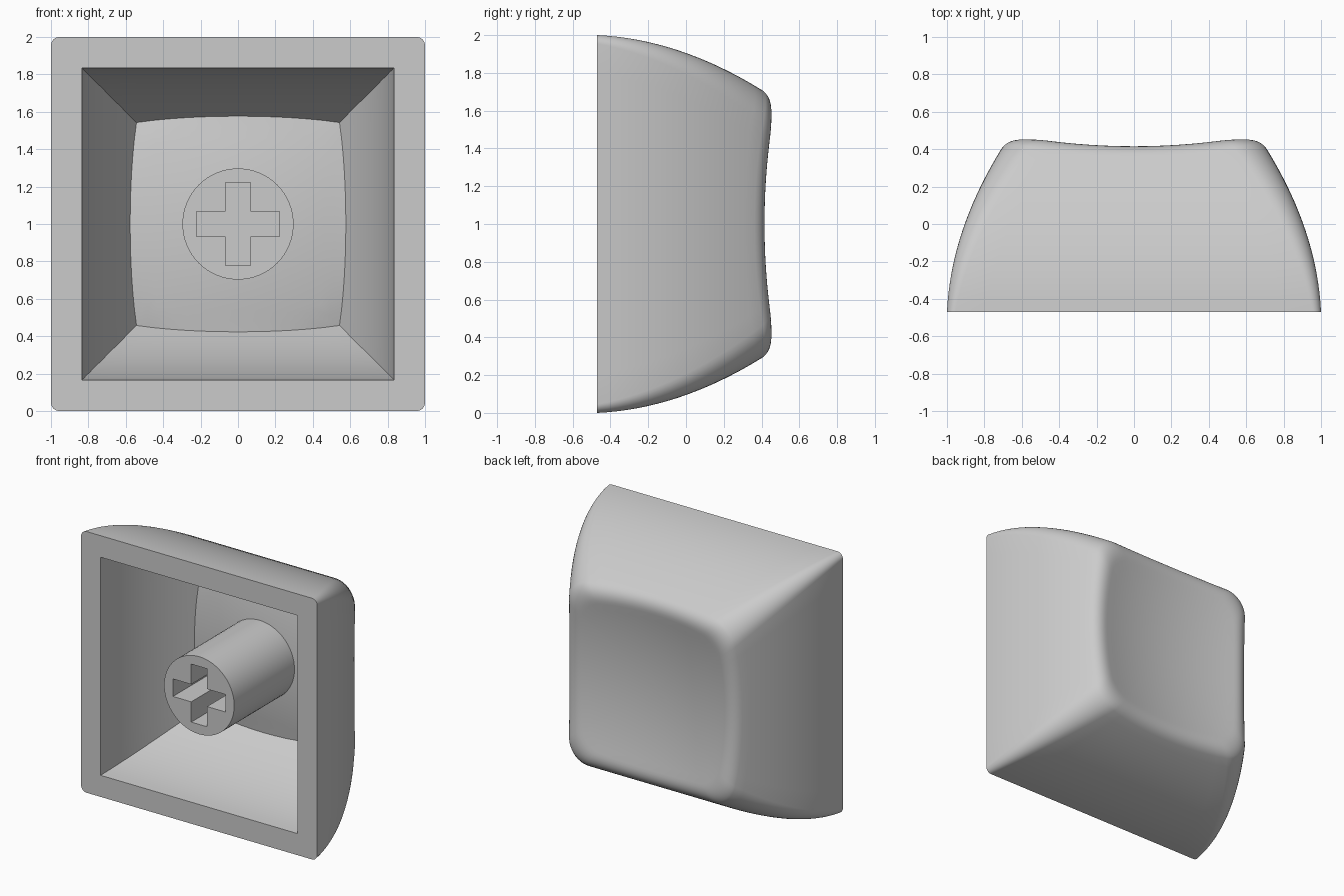
import bpy, bmesh, math

cube = bpy.data.objects.get("Cube")
if cube:
    bpy.data.objects.remove(cube, do_unlink=True)

FRONT = -0.47          # plane of the open side
BOWL = 0.165           # curvature of the dished face

grey = bpy.data.materials.new("light_grey_plastic")
grey.use_nodes = True
colour = (0.6, 0.6, 0.6, 1)
grey.diffuse_color = colour
grey.node_tree.nodes["Principled BSDF"].inputs["Base Color"].default_value = colour


def finish(bm, name):
    bmesh.ops.remove_doubles(bm, verts=bm.verts, dist=1e-5)
    bmesh.ops.recalc_face_normals(bm, faces=bm.faces)
    mesh = bpy.data.meshes.new(name)
    bm.to_mesh(mesh)
    bm.free()
    mesh.materials.append(grey)
    obj = bpy.data.objects.new(name, mesh)
    bpy.context.collection.objects.link(obj)
    bpy.ops.object.select_all(action="DESELECT")
    obj.select_set(True)
    bpy.context.view_layer.objects.active = obj
    bpy.ops.object.shade_smooth_by_angle(angle=math.radians(35))
    return obj


# Rounded square templates: each point is a side position and a corner offset
ARC, SIDE = 8, 12
template = []
for quarter in range(4):
    for i in range(ARC + SIDE):
        a = math.pi / 2 * min(i / ARC, 1)
        f = max(i - ARC, 0) / SIDE
        template.append((quarter, a, f))


def rounded_point(item, w, r):
    quarter, a, f = item
    x, z = w - r + r * math.cos(a), w - r + r * math.sin(a)
    x += -2 * (w - r) * f
    for _ in range(quarter):
        x, z = -z, x
    return x, z


def bowl(x, z, base):
    return base + BOWL * (x * x + z * z)


def outer_width(y):
    t = y - FRONT
    return 1.0 - 0.048 * t - 0.328 * t * t


def inner_width(y):
    t = y - FRONT
    return 0.835 - 0.048 * t - 0.376 * t * t


def column(item):
    """One strip from the ceiling centre, over the rim, to the dish centre."""
    path = []
    # Inner wall, ceiling to opening
    end = bowl(*rounded_point(item, 0.565, 0), 0.245)
    x, z = rounded_point(item, inner_width(end), 0)
    for k in range(1, 10):
        s = k / 10
        path.append((x * s, bowl(x * s, z * s, 0.245), z * s))
    for k in range(12, -1, -1):
        y = FRONT + (end - FRONT) * k / 12
        x, z = rounded_point(item, inner_width(y), 0)
        path.append((x, y, z))
    # Curved outer wall with widening corner radius
    end = bowl(*rounded_point(item, 0.70, 0.17), 0.352) - 0.07
    for k in range(17):
        s = k / 16
        y = FRONT + (end - FRONT) * s
        x, z = rounded_point(item, outer_width(y), 0.045 + 0.125 * s)
        path.append((x, y, z))
    # Soft rim
    p0 = path[-1]
    x, z = rounded_point(item, outer_width(end + 0.07), 0.17)
    p1 = (x, bowl(x, z, 0.352), z)
    x, z = x * 0.87, z * 0.87
    p2 = (x, bowl(x, z, 0.352), z)
    for k in range(1, 9):
        t = k / 8
        path.append(tuple((1 - t) ** 2 * a + 2 * t * (1 - t) * b + t * t * c
                          for a, b, c in zip(p0, p1, p2)))
    # Dished face
    for k in range(11, 0, -1):
        s = k / 12
        path.append((x * s, bowl(x * s, z * s, 0.352), z * s))
    return path


# Shell of the cap
bm = bmesh.new()
columns = [[bm.verts.new((x, y, z + 1)) for x, y, z in column(item)] for item in template]
ceiling_centre = bm.verts.new((0, 0.245, 1))
dish_centre = bm.verts.new((0, 0.352, 1))
for i, left in enumerate(columns):
    right = columns[(i + 1) % len(columns)]
    for k in range(len(left) - 1):
        bm.faces.new((left[k], left[k + 1], right[k + 1], right[k]))
    bm.faces.new((ceiling_centre, left[0], right[0]))
    bm.faces.new((dish_centre, right[-1], left[-1]))
finish(bm, "cap_shell")

# Stem with a cross-shaped socket
bm = bmesh.new()
N, RADIUS, L, T = 64, 0.297, 0.222, 0.067
circle = [(RADIUS * math.cos(2 * math.pi * i / N), RADIUS * math.sin(2 * math.pi * i / N))
          for i in range(N)]
cross = []
for q in range(4):
    for x, z in ((L, -T), (L, T), (T, T)):
        for _ in range(q):
            x, z = -z, x
        cross.append((x, z))


def tube(outline, back):
    rings = [[bm.verts.new((x, y, z + 1)) for x, z in outline] for y in (FRONT, back)]
    n = len(outline)
    for i in range(n):
        j = (i + 1) % n
        bm.faces.new((rings[0][i], rings[0][j], rings[1][j], rings[1][i]))
    bm.faces.new(rings[1])
    return [bm.edges.get((rings[0][i], rings[0][(i + 1) % n])) for i in range(n)]


front_edges = tube(circle, 0.275) + tube(cross, 0.0)
bmesh.ops.triangle_fill(bm, use_beauty=True, use_dissolve=False, edges=front_edges,
                        normal=(0, -1, 0))
finish(bm, "stem")
